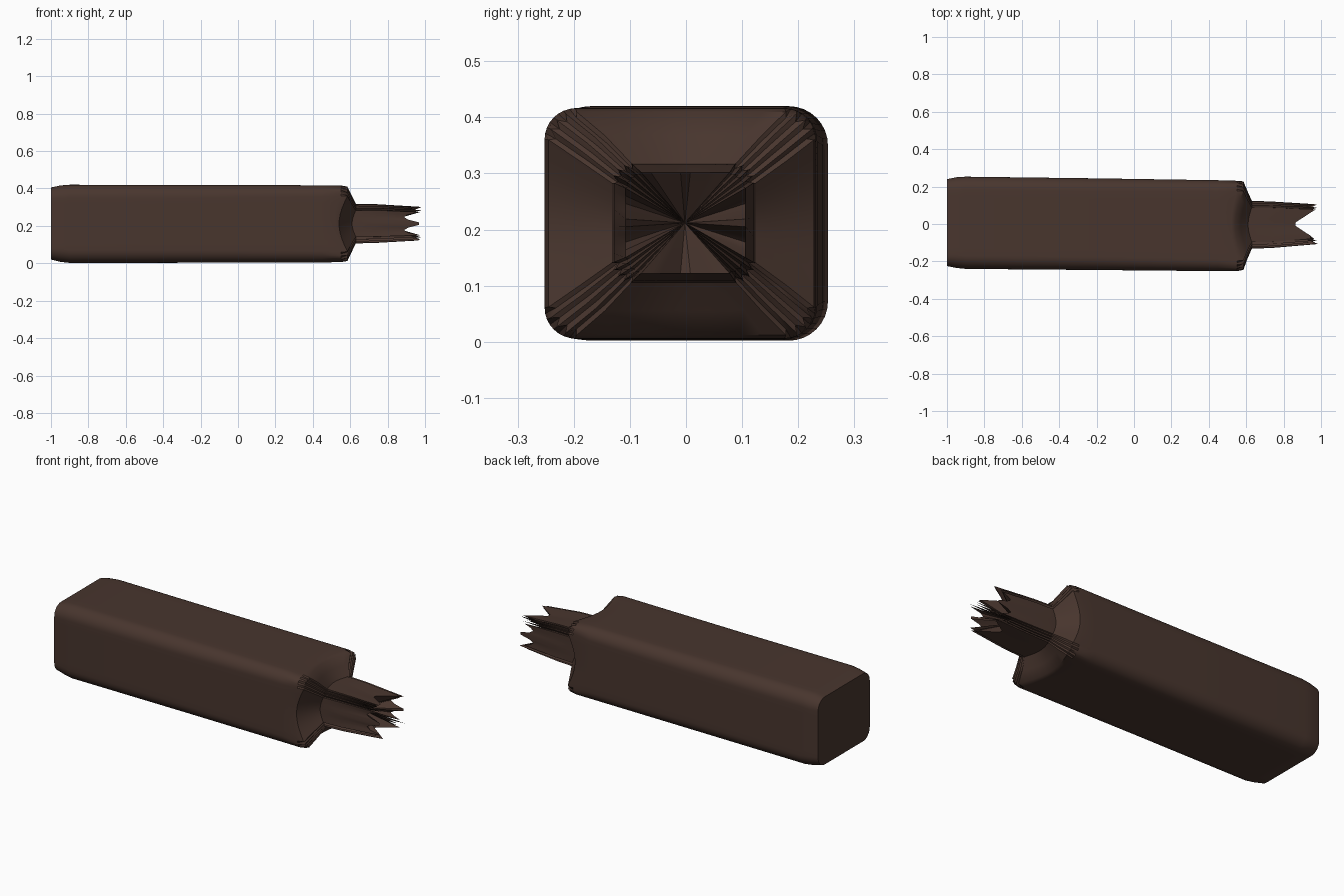
import bpy, bmesh, math, random

random.seed(4)
ARC, SIDE = 9, 9          # points per corner and per side of each section

cube = bpy.data.objects.get("Cube")
if cube:
    bpy.data.objects.remove(cube, do_unlink=True)

wood = bpy.data.materials.new("dark_brown_wood")
wood.use_nodes = True
colour = (0.065, 0.036, 0.027, 1)
wood.diffuse_color = colour
bsdf = wood.node_tree.nodes["Principled BSDF"]
bsdf.inputs["Base Color"].default_value = colour
bsdf.inputs["Roughness"].default_value = 0.9


def section(hy, hz, radius):
    """Rounded rectangle as (y, z, side, t); side is None on corners."""
    pts = []
    for q, (sy, sz) in enumerate([(1, 1), (-1, 1), (-1, -1), (1, -1)]):
        cy, cz = sy * (hy - radius), sz * (hz - radius)
        for k in range(ARC):
            a = math.pi / 2 * (q + k / (ARC - 1))
            pts.append((cy + radius * math.cos(a), cz + radius * math.sin(a), None, k))
        ny, nz = [(-1, 1), (-1, -1), (1, -1), (1, 1)][q]
        ey, ez = ny * (hy - radius), nz * (hz - radius)
        sy0, sz0, _, _ = pts[-1]
        if q % 2 == 0:
            ez = sz0
        else:
            ey = sy0
        for k in range(1, SIDE):
            t = k / SIDE
            pts.append((sy0 + (ey - sy0) * t, sz0 + (ez - sz0) * t, q, t))
    return pts


def ring(bm, x, y0, y1, z0, z1, radius, dip=0, pleat=0, jag=None):
    """One loop; dip pulls side middles back, pleat folds the corners."""
    verts = []
    for i, (y, z, side, t) in enumerate(section((y1 - y0) / 2, (z1 - z0) / 2, radius)):
        scale = 1 - pleat * (side is None and t % 2)
        bow = 0 if side is None else math.sin(math.pi * t)
        px = jag[i] if jag else x - dip * bow
        verts.append(bm.verts.new((px, (y0 + y1) / 2 + y * scale, (z0 + z1) / 2 + z * scale)))
    return verts


# Splinter lengths: notched top and bottom, long points on the two sides
splinters = []
for _, _, side, t in section(1, 1, 0.2):
    if side is None:
        x = random.uniform(0.93, 0.985) if t % 2 == 0 else random.uniform(0.83, 0.89)
    elif side % 2 == 0:
        x = 0.85 + 0.12 * abs(2 * t - 1)
    else:
        x = 0.88 + 0.115 * max(0, 1 - abs(2 * t - 1) * 2.2) + 0.08 * max(0, abs(2 * t - 1) - 0.45)
    splinters.append(x)

bm = bmesh.new()
loops = [
    # beam body
    ring(bm, -1.0, -0.225, 0.24, 0.02, 0.405, 0.06),
    ring(bm, -0.95, -0.235, 0.25, 0.008, 0.416, 0.07),
    ring(bm, -0.9, -0.24, 0.253, 0.002, 0.42, 0.07),
    ring(bm, -0.2, -0.246, 0.244, 0.003, 0.418, 0.068),
    ring(bm, 0.45, -0.252, 0.234, 0.005, 0.417, 0.06),
    # broken shoulder
    ring(bm, 0.55, -0.252, 0.231, 0.006, 0.416, 0.055, dip=0.03),
    ring(bm, 0.585, -0.245, 0.228, 0.012, 0.41, 0.05, dip=0.045, pleat=0.05),
    ring(bm, 0.605, -0.19, 0.18, 0.055, 0.368, 0.045, dip=0.035, pleat=0.08),
    ring(bm, 0.63, -0.132, 0.124, 0.106, 0.318, 0.035, dip=0.02, pleat=0.08),
    # splintered core
    ring(bm, 0.74, -0.128, 0.12, 0.109, 0.316, 0.033, pleat=0.06),
    ring(bm, 0, -0.108, 0.106, 0.122, 0.302, 0.028, pleat=0.04, jag=splinters),
]
count = len(splinters)
for a, b in zip(loops, loops[1:]):
    for i in range(count):
        j = (i + 1) % count
        bm.faces.new((a[i], a[j], b[j], b[i]))

# Flat sawn end and hollow broken end
bm.faces.new(list(reversed(loops[0])))
hollow = bm.verts.new((0.76, -0.002, 0.212))
for i in range(count):
    bm.faces.new((loops[-1][i], loops[-1][(i + 1) % count], hollow))
bmesh.ops.recalc_face_normals(bm, faces=bm.faces)

mesh = bpy.data.meshes.new("broken_beam")
bm.to_mesh(mesh)
bm.free()
mesh.materials.append(wood)
beam = bpy.data.objects.new("broken_beam", mesh)
bpy.context.collection.objects.link(beam)
bpy.ops.object.select_all(action="DESELECT")
beam.select_set(True)
bpy.context.view_layer.objects.active = beam
bpy.ops.object.shade_smooth_by_angle(angle=math.radians(40))
